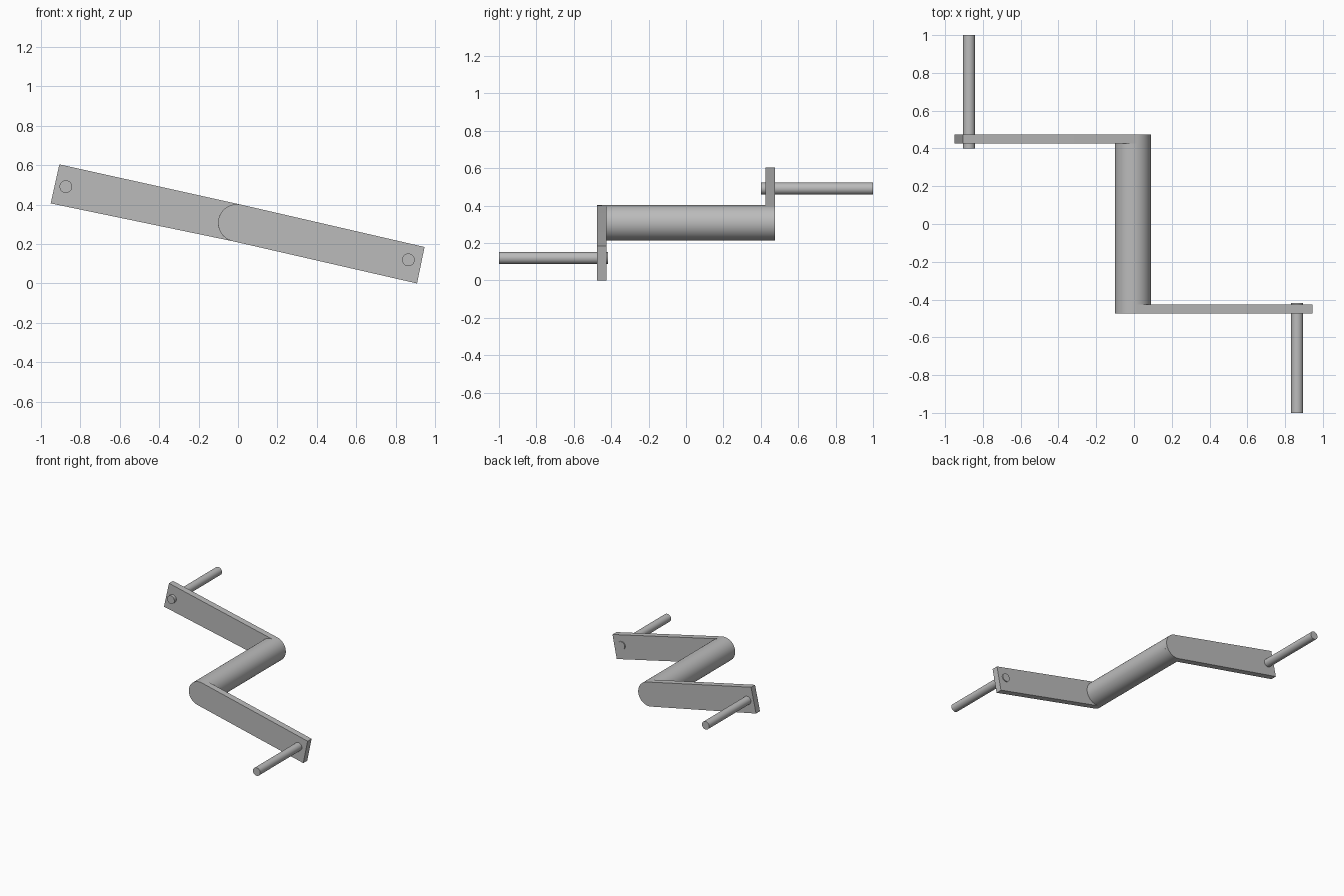
import bpy
import bmesh
from math import radians, cos, sin
from mathutils import Matrix

if "Cube" in bpy.data.objects:
    bpy.data.objects.remove(bpy.data.objects["Cube"], do_unlink=True)

grey = bpy.data.materials.new("plain_grey")
grey.use_nodes = True
grey.diffuse_color = (0.5, 0.5, 0.5, 1)
grey.node_tree.nodes["Principled BSDF"].inputs["Base Color"].default_value = (0.5, 0.5, 0.5, 1)

AXIS_X, AXIS_Z, RADIUS = -0.006, 0.307, 0.095


def finish(name, bm):
    bmesh.ops.recalc_face_normals(bm, faces=bm.faces)
    mesh = bpy.data.meshes.new(name)
    bm.to_mesh(mesh)
    bm.free()
    mesh.materials.append(grey)
    obj = bpy.data.objects.new(name, mesh)
    bpy.context.collection.objects.link(obj)
    bpy.ops.object.select_all(action="DESELECT")
    obj.select_set(True)
    bpy.context.view_layer.objects.active = obj
    bpy.ops.object.shade_smooth_by_angle(angle=radians(30))
    return obj


def rod(name, x, z, radius, y0, y1, sides=48):
    """Cylinder lying along y."""
    bm = bmesh.new()
    place = Matrix.Translation((x, (y0 + y1) / 2, z)) @ Matrix.Rotation(radians(90), 4, "X")
    bmesh.ops.create_cone(bm, cap_ends=True, segments=sides, radius1=radius,
                          radius2=radius, depth=y1 - y0, matrix=place)
    return finish(name, bm)


def arm(name, start, end_corners, y0, y1, steps=24):
    """Flat bar with a half-round root on the axle and a square outer end."""
    outline = [(AXIS_X + RADIUS * cos(radians(start + 180 * i / steps)),
                AXIS_Z + RADIUS * sin(radians(start + 180 * i / steps)))
               for i in range(steps + 1)] + end_corners
    bm = bmesh.new()
    face = bm.faces.new([bm.verts.new((x, y0, z)) for x, z in outline])
    extruded = bmesh.ops.extrude_face_region(bm, geom=[face])["geom"]
    moved = [v for v in extruded if isinstance(v, bmesh.types.BMVert)]
    bmesh.ops.translate(bm, verts=moved, vec=(0, y1 - y0, 0))
    return finish(name, bm)


# Central axle, ending inside both arms
rod("axle", AXIS_X, AXIS_Z, RADIUS, -0.45, 0.45, 64)

# Crank arms
arm("front_arm", 77, [(0.908, 0.0), (0.946, 0.185)], -0.475, -0.425)
arm("back_arm", 258, [(-0.906, 0.604), (-0.95, 0.406)], 0.425, 0.475)

# Pedal spindles, poking slightly through the arms
rod("front_spindle", 0.864, 0.12, 0.032, -1.0, -0.417)
rod("back_spindle", -0.873, 0.491, 0.032, 0.4, 1.0)
